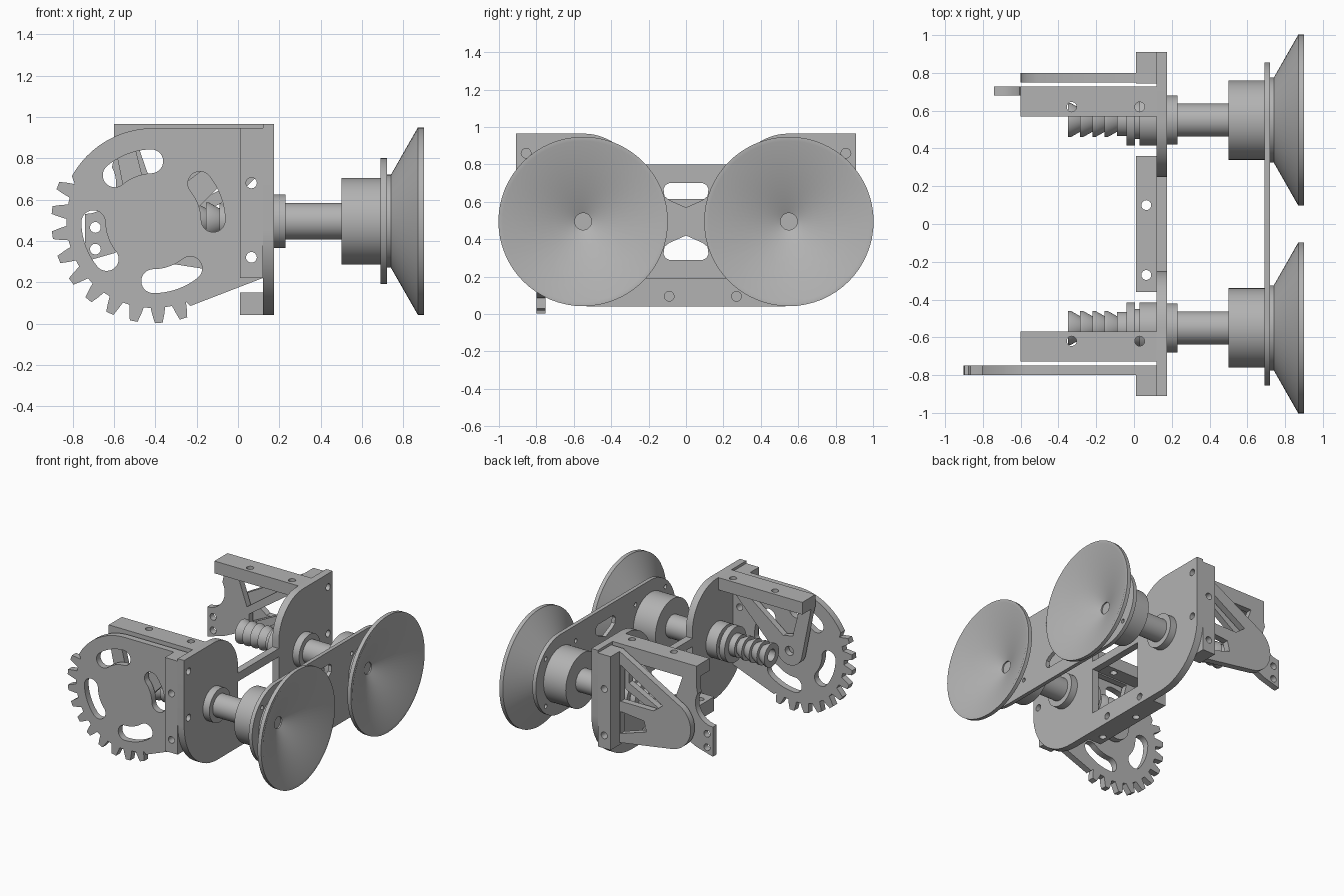
import bpy, bmesh
from math import sin, cos, radians, pi
from mathutils import Matrix, Vector

cube = bpy.data.objects.get("Cube")
if cube:
    bpy.data.objects.remove(cube, do_unlink=True)

grey = bpy.data.materials.new("plain_grey")
grey.use_nodes = True
grey.diffuse_color = (0.45, 0.45, 0.45, 1)
grey.node_tree.nodes["Principled BSDF"].inputs["Base Color"].default_value = (0.45, 0.45, 0.45, 1)

X, Y, Z = Vector((1, 0, 0)), Vector((0, 1, 0)), Vector((0, 0, 1))
AXES = {"x": (Y, Z, X), "y": (X, Z, Y), "z": (X, Y, Z)}   # u, v, thickness


def finish(name, bm):
    bmesh.ops.remove_doubles(bm, verts=bm.verts, dist=0.0002)
    bmesh.ops.recalc_face_normals(bm, faces=bm.faces)
    mesh = bpy.data.meshes.new(name)
    bm.to_mesh(mesh)
    bm.free()
    mesh.materials.append(grey)
    obj = bpy.data.objects.new(name, mesh)
    bpy.context.collection.objects.link(obj)
    bpy.ops.object.select_all(action="DESELECT")
    obj.select_set(True)
    bpy.context.view_layer.objects.active = obj
    bpy.ops.object.shade_smooth_by_angle(angle=radians(30))
    return obj


def arc(cu, cv, r, a0, a1, n=14):
    return [(cu + r * cos(radians(a0 + (a1 - a0) * i / n)),
             cv + r * sin(radians(a0 + (a1 - a0) * i / n))) for i in range(n + 1)]


def hole(u, v, r=0.026):
    return arc(u, v, r, 0, 345, 23)


def rect(u0, u1, v0, v1):
    return [(u0, v0), (u1, v0), (u1, v1), (u0, v1)]


def plate(name, axis, lo, hi, outline, holes=()):
    """Flat part: an outline with holes, extruded along one axis."""
    curve = bpy.data.curves.new(name, "CURVE")
    curve.dimensions = "2D"
    curve.fill_mode = "BOTH"
    curve.extrude = (hi - lo) / 2
    for loop in [outline, *holes]:
        spline = curve.splines.new("POLY")
        spline.points.add(len(loop) - 1)
        for point, (u, v) in zip(spline.points, loop):
            point.co = (u, v, 0, 1)
        spline.use_cyclic_u = True
    temp = bpy.data.objects.new(name + "_temp", curve)
    bpy.context.collection.objects.link(temp)
    bpy.context.view_layer.update()
    mesh = bpy.data.meshes.new_from_object(
        temp.evaluated_get(bpy.context.evaluated_depsgraph_get()))
    u, v, w = AXES[axis]
    place = Matrix((u, v, w)).transposed().to_4x4()
    place.translation = w * (lo + hi) / 2
    mesh.transform(place)
    bm = bmesh.new()
    bm.from_mesh(mesh)
    bpy.data.objects.remove(temp, do_unlink=True)
    bpy.data.curves.remove(curve)
    bpy.data.meshes.remove(mesh)
    return finish(name, bm)


def lathe(name, y, profile):
    """Closed (x, radius) profile turned about the x axis at height 0.495."""
    bm = bmesh.new()
    verts = [bm.verts.new((x, y, 0.495 + r)) for x, r in profile]
    edges = [bm.edges.new((a, b)) for a, b in zip(verts, verts[1:] + verts[:1])]
    bmesh.ops.spin(bm, geom=verts + edges, cent=(0, y, 0.495), axis=X,
                   angle=2 * pi, steps=64)
    return finish(name, bm)


def mirrored(half):
    return half + [(-u, v) for u, v in reversed(half)]


BORE = 0.045
GU, GV = -0.41, 0.495     # pivot of the gear sector

# Main plate with raised rounded ends and an open middle
half = (arc(0.5, 0.45, 0.41, -90, 0) + [(0.91, 0.965)]
        + arc(0.55, 0.665, 0.3, 90, 180) + [(0.25, 0.615)])
screw_holes = [hole(s * 0.855, z) for s in (-1, 1) for z in (0.86, 0.5)]
plate("main_plate", "x", 0.12, 0.175, mirrored(half),
      screw_holes + [hole(-0.09, 0.095), hole(0.27, 0.095), rect(-0.25, 0.25, 0.19, 0.55)])
plate("lower_bracket", "z", 0.04, 0.15, rect(0.01, 0.12, -0.36, 0.36),
      [hole(0.065, 0.1), hole(0.065, -0.27)])

# Cup carrier plate with two openings
upper = mirrored([(0, 0.57), (0.09, 0.61), (0.115, 0.63), (0.12, 0.67), (0.11, 0.69), (0.09, 0.70)])
upper = upper[:-1]
lower = [(u, 2 * GV - v) for u, v in upper]
pins = [hole(s * 0.55 + 0.26 * cos(a), GV + 0.26 * sin(a), 0.016)
        for s in (-1, 1) for a in (pi / 4, 3 * pi / 4, 5 * pi / 4, 7 * pi / 4)]
plate("cup_carrier", "x", 0.69, 0.72,
      arc(0.55, GV, 0.305, -90, 90, 30) + arc(-0.55, GV, 0.305, 90, 270, 30),
      [upper, lower] + pins)

# Turned parts on each side
for side, y in (("front", -0.55), ("back", 0.55)):
    barbs = []
    for i in range(4):
        x = -0.35 + i * 0.065
        barbs += [(x, 0.09), (x + 0.015, 0.09), (x + 0.065, 0.062)]
    lathe(side + "_hose_barb", y, barbs + [
        (-0.09, 0.085), (-0.04, 0.085), (-0.04, 0.135), (0.005, 0.135), (0.005, 0.1),
        (0.03, 0.1), (0.03, 0.135), (0.12, 0.135), (0.12, BORE), (-0.35, BORE)])
    lathe(side + "_shaft", y, [(0.12, 0.088), (0.175, 0.088), (0.175, 0.13), (0.23, 0.13),
                               (0.23, 0.088), (0.5, 0.088), (0.5, BORE), (0.12, BORE)])
    lathe(side + "_collar", y, [(0.5, BORE), (0.5, 0.21), (0.69, 0.21), (0.69, BORE)])
    lathe(side + "_suction_cup", y, [
        (0.69, BORE), (0.69, 0.21), (0.72, 0.21), (0.72, 0.225), (0.74, 0.225),
        (0.87, 0.453), (0.90, 0.453), (0.90, 0.43), (0.73, BORE)])

# Side blocks and top bars
for side, s in (("front", -1), ("back", 1)):
    lo, hi = sorted((s * 0.80, s * 0.91))
    plate(side + "_side_block", "y", lo, hi, rect(0.01, 0.12, 0.22, 0.945),
          [hole(0.065, 0.68), hole(0.065, 0.32)])
    lo, hi = sorted((s * 0.568, s * 0.728))
    plate(side + "_top_bar", "z", 0.87, 0.965, rect(-0.6, 0.12, lo, hi),
          [hole(-0.33, s * 0.62), hole(0.03, s * 0.62)])

# Gear sector: plain arc, ten teeth, straight tail, four curved slots
outline = [(0.12, 0.22), (0.12, 0.945)] + arc(GU, GV, 0.45, 90, 151, 20)
for i in range(10):
    a = 159.5 + 14.2 * i
    for da, r in ((-4.8, 0.42), (-3.6, 0.455), (-2.2, 0.493), (2.2, 0.493), (3.6, 0.455), (4.8, 0.42)):
        outline += arc(GU, GV, r, a + da, a + da, 1)[:1]
outline += [(-0.23, 0.085)]


def slot(a, r=0.29, w=0.058, spread=19):
    ends = [(GU + r * cos(radians(t)), GV + r * sin(radians(t))) for t in (a - spread, a + spread)]
    return (arc(GU, GV, r + w, a - spread, a + spread)
            + arc(*ends[1], w, a + spread, a + spread + 180)[1:-1]
            + arc(GU, GV, r - w, a + spread, a - spread)
            + arc(*ends[0], w, a - spread + 180, a - spread + 360)[1:-1])


plate("gear_sector", "y", -0.80, -0.75, outline,
      [slot(a) for a in (20, 111, 200, 289)] + [hole(0.065, 0.68), hole(0.065, 0.32)])

# Front inner arm: V-shaped strut ending in a rounded lug
plate("front_inner_arm", "y", -0.728, -0.68,
      [(0.12, 0.88), (-0.6, 0.88)] + arc(GU, GV, 0.11, 190, 315),
      [[(-0.02, 0.86), (-0.5, 0.86), (-0.44, 0.62), (-0.36, 0.60)], hole(GU, GV, 0.035)])

# Back outer arm: tapering panel with rounded end and triangular windows
plate("back_outer_arm", "y", 0.75, 0.80,
      [(0.12, 0.22), (0.12, 0.945), (0.01, 0.945)] + arc(GU, GV, 0.19, 125, 262, 20),
      [[(0, 0.84), (-0.36, 0.62), (-0.28, 0.56), (0, 0.56)],
       [(0, 0.48), (-0.2, 0.46), (-0.22, 0.38), (0, 0.31)],
       hole(0.065, 0.68), hole(0.065, 0.32)])

# Back inner arm: waisted panel with a drilled tab
plate("back_inner_arm", "y", 0.68, 0.728,
      [(0.12, 0.88), (-0.6, 0.88), (-0.6, 0.8)] + arc(-0.74, 0.68, 0.15, 30, -80)
      + [(-0.74, 0.53), (-0.74, 0.3), (-0.6, 0.34), (0.0, 0.62), (0.12, 0.74)],
      [[(-0.48, 0.85), (-0.08, 0.85), (-0.4, 0.62)],
       [(-0.02, 0.82), (-0.02, 0.68), (-0.38, 0.50), (-0.38, 0.57)],
       hole(-0.69, 0.465), hole(-0.69, 0.36)])

# Back spacer joining the outer arm to the main plate
plate("back_spacer", "y", 0.745, 0.80, rect(0.01, 0.12, 0.22, 0.945),
      [hole(0.065, 0.68), hole(0.065, 0.32)])
